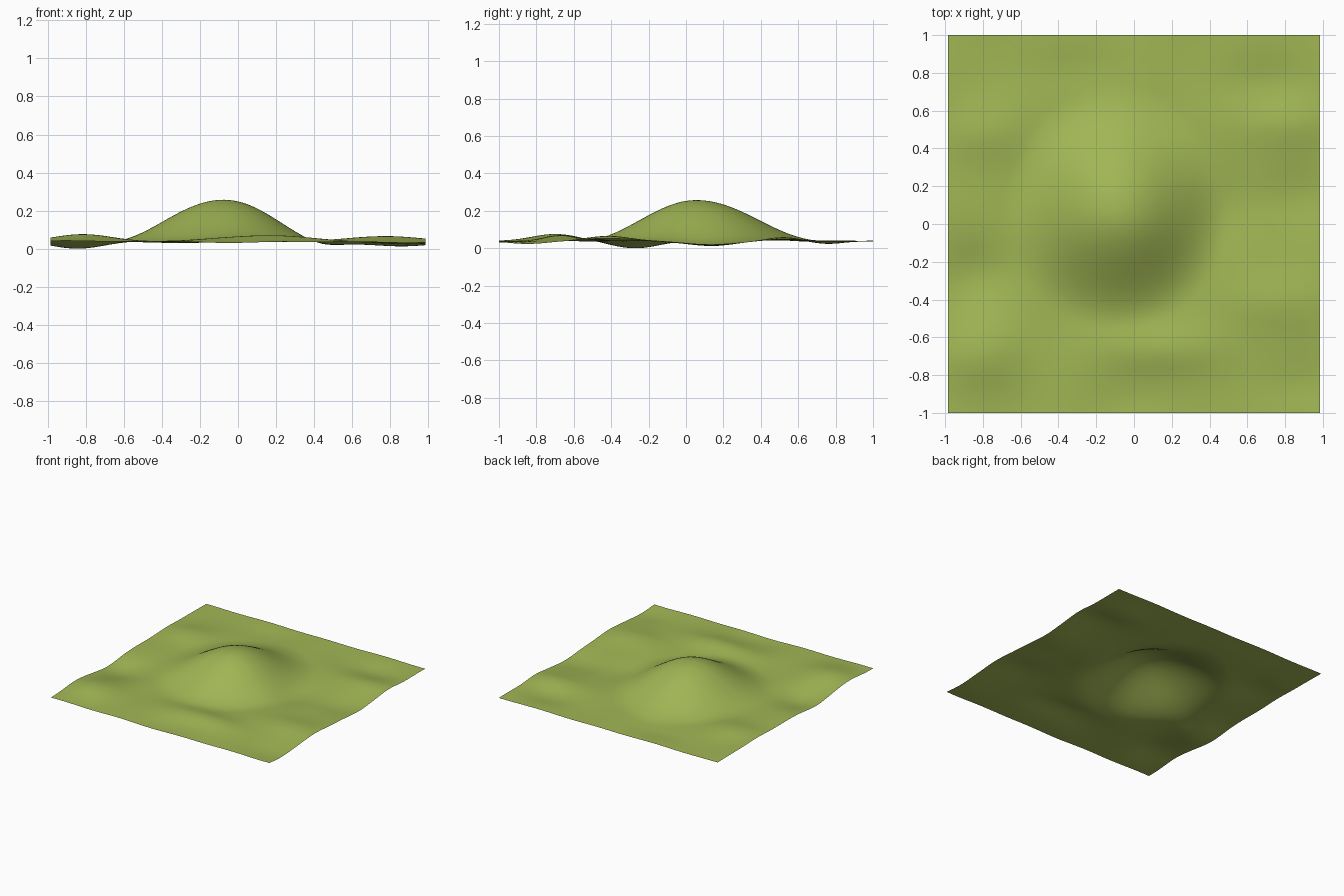
import bpy
import bmesh
from math import cos, pi, exp, hypot, sin

default = bpy.data.objects.get("Cube")
if default:
    bpy.data.objects.remove(default, do_unlink=True)

grass = bpy.data.materials.new("grass_green")
grass.use_nodes = True
colour = (0.36, 0.47, 0.09, 1)
grass.diffuse_color = colour
bsdf = grass.node_tree.nodes["Principled BSDF"]
bsdf.inputs["Base Color"].default_value = colour
bsdf.inputs["Roughness"].default_value = 0.9

# Gentle swells and dips: x, y, height, width in x, width in y
SWELLS = [
    (-0.83, -0.70, 0.036, 0.22, 0.18),
    (-0.85, -0.27, -0.036, 0.20, 0.18),
    (-0.80, 0.48, 0.025, 0.20, 0.16),
    (0.12, -0.67, 0.032, 0.32, 0.13),
    (-0.05, -0.95, -0.008, 0.25, 0.12),
    (0.75, -0.42, 0.028, 0.25, 0.17),
    (0.85, -0.85, -0.016, 0.22, 0.15),
    (0.85, 0.15, -0.027, 0.25, 0.18),
    (0.80, 0.53, 0.022, 0.25, 0.13),
    (0.70, 0.76, -0.014, 0.25, 0.13),
    (0.48, 0.05, -0.014, 0.15, 0.20),
    (-0.30, 0.82, -0.008, 0.30, 0.12),
]


def hill(x, y):
    """Rounded hill with a steeper slope on the right and front."""
    dx, dy = x + 0.08, y - 0.05
    t = hypot(dx / (0.57 if dx > 0 else 0.61), dy / (0.69 if dy > 0 else 0.60))
    return 0.11 * (1 + cos(pi * t)) if t < 1 else 0


def height(x, y):
    z = 0.041 + hill(x, y)
    z += 0.003 * sin(9 * x + 2 * y) * cos(8 * y - 3 * x)
    for cx, cy, h, wx, wy in SWELLS:
        z += h * exp(-((x - cx) / wx) ** 2 - ((y - cy) / wy) ** 2)
    return z


# Ground sheet
bm = bmesh.new()
bmesh.ops.create_grid(bm, x_segments=80, y_segments=80, size=1)
for v in bm.verts:
    v.co.x *= 0.985
    v.co.z = height(v.co.x, v.co.y)
lowest = min(v.co.z for v in bm.verts)
for v in bm.verts:
    v.co.z -= lowest
for f in bm.faces:
    f.smooth = True
mesh = bpy.data.meshes.new("grassy_hill")
bm.to_mesh(mesh)
bm.free()
mesh.materials.append(grass)
ground = bpy.data.objects.new("grassy_hill", mesh)
bpy.context.collection.objects.link(ground)
